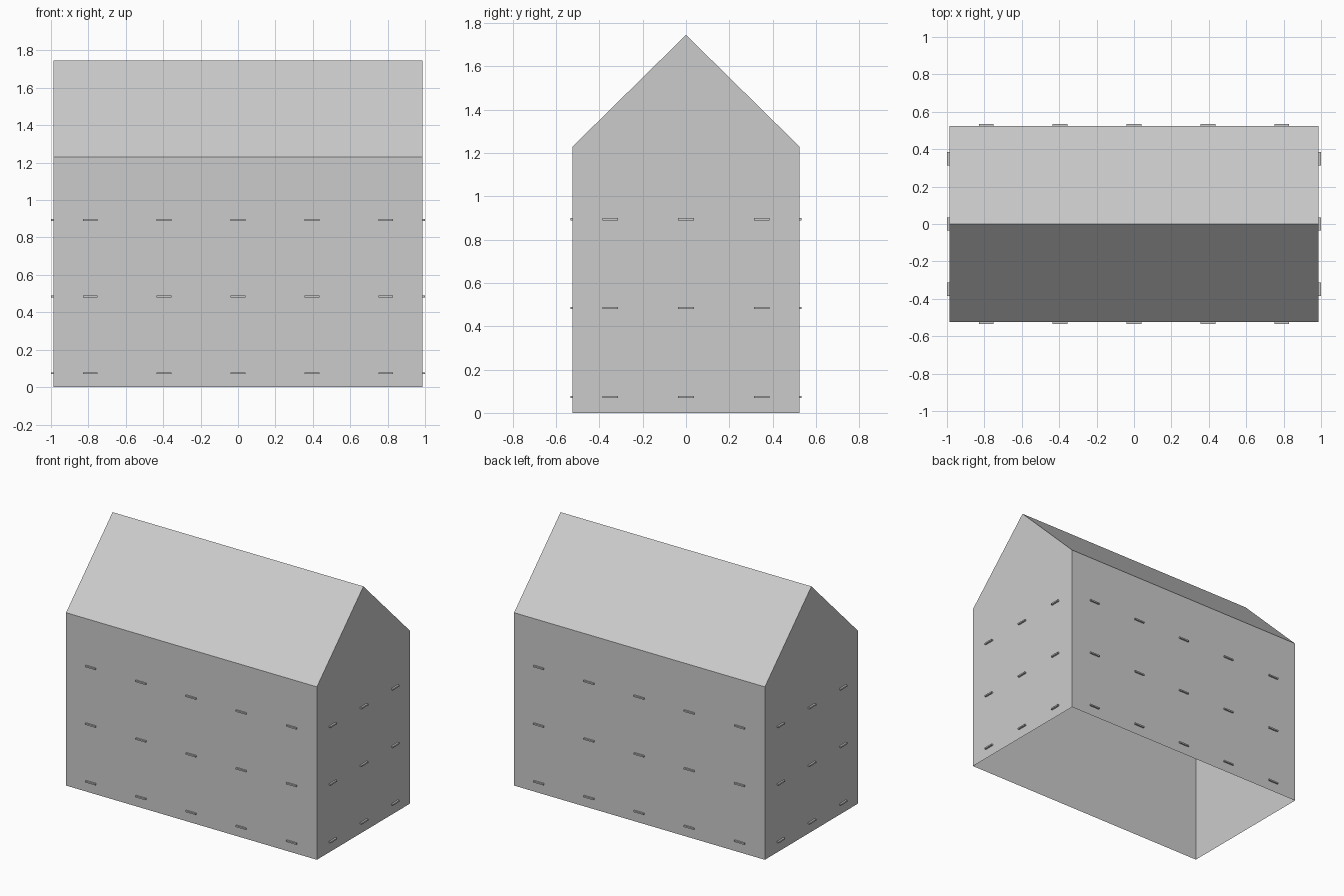
import bpy, bmesh

if "Cube" in bpy.data.objects:
    bpy.data.objects.remove(bpy.data.objects["Cube"])

HX, HY, EAVE, RIDGE = 0.987, 0.523, 1.23, 1.745

grey = bpy.data.materials.new("light grey")
grey.diffuse_color = (0.6, 0.6, 0.6, 1)
grey.use_nodes = True
grey.node_tree.nodes["Principled BSDF"].inputs["Base Color"].default_value = grey.diffuse_color


def finish(name, bm):
    mesh = bpy.data.meshes.new(name)
    bm.normal_update()
    bm.to_mesh(mesh)
    bm.free()
    mesh.materials.append(grey)
    obj = bpy.data.objects.new(name, mesh)
    bpy.context.collection.objects.link(obj)
    return obj


# House shell: gable profile swept along x, open underneath
bm = bmesh.new()
profile = [(-HY, 0), (HY, 0), (HY, EAVE), (0, RIDGE), (-HY, EAVE)]
left, right = [[bm.verts.new((x, y, z)) for y, z in profile] for x in (-HX, HX)]
bm.faces.new(right)
bm.faces.new(left[::-1])
for i in range(1, 5):
    j = (i + 1) % 5
    bm.faces.new((left[i], left[j], right[j], right[i]))
finish("house_shell", bm)


# Thin window sills standing out from the walls
def sill(name, centre, size):
    bm = bmesh.new()
    bmesh.ops.create_cube(bm, size=1)
    bmesh.ops.scale(bm, vec=size, verts=bm.verts)
    bmesh.ops.translate(bm, vec=centre, verts=bm.verts)
    finish(name, bm)


DEPTH = 0.013
for z in (0.074, 0.484, 0.894):
    for s, long_side, short_side in ((-1, "front", "left"), (1, "back", "right")):
        for i in range(-2, 3):
            sill(long_side + "_sill", (i * 0.395, s * (HY + DEPTH / 2 - 0.001), z),
                 (0.08, DEPTH - 0.002, 0.01))
        for i in range(-1, 2):
            sill(short_side + "_sill", (s * (HX + DEPTH / 2), i * 0.35, z),
                 (DEPTH, 0.072, 0.01))
